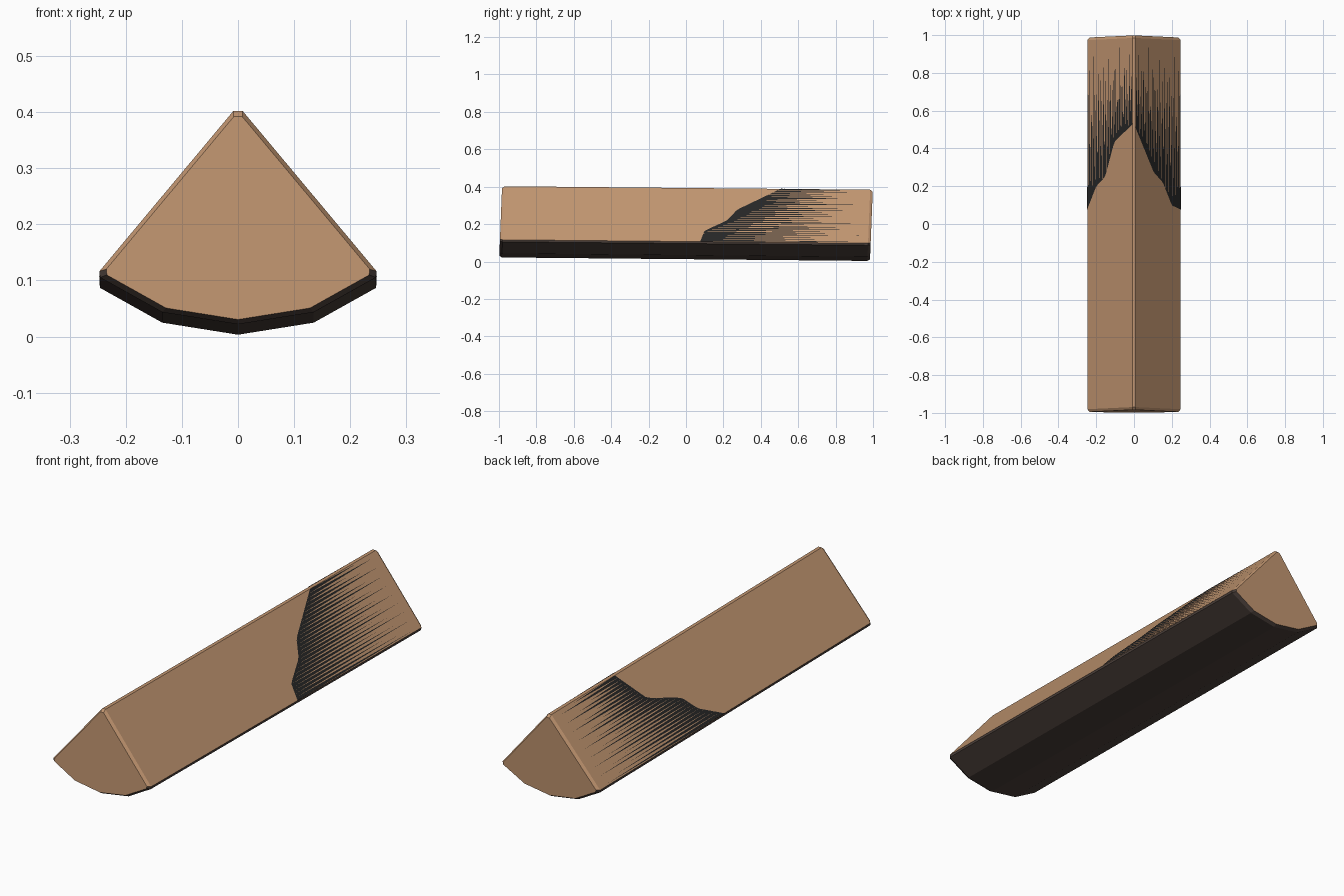
import bpy
from mathutils import Vector

if "Cube" in bpy.data.objects:
    bpy.data.objects.remove(bpy.data.objects["Cube"])


def material(name, rgb):
    m = bpy.data.materials.new(name)
    m.diffuse_color = (*rgb, 1)
    m.use_nodes = True
    m.node_tree.nodes["Principled BSDF"].inputs["Base Color"].default_value = m.diffuse_color
    return m


wood = material("split wood", (0.54, 0.305, 0.165))
bark = material("dark bark", (0.07, 0.05, 0.042))
char = material("char black", (0.02, 0.02, 0.02))


def lean(x, y, z):
    # the log is slightly skewed and tips down toward the back
    return (x, y + 0.04 * (z - 0.2), z - 0.0095 * y)


def add_object(name, verts, faces, mats):
    me = bpy.data.meshes.new(name)
    me.from_pydata(verts, [], faces)
    for m in mats:
        me.materials.append(m)
    ob = bpy.data.objects.new(name, me)
    bpy.context.collection.objects.link(ob)
    return ob


# log: wedge section with blunted edges, lofted through inset end rings
half = [(0.008, 0.393), (0.247, 0.107), (0.246, 0.096), (0.135, 0.034)]
section = half + [(0, 0.0125)] + [(-x, z) for x, z in reversed(half)]
n = len(section)
rings = [(-0.991, 0.95), (-0.977, 1), (0.977, 1), (0.991, 0.95)]
verts = [lean(x * s, y, 0.18 + (z - 0.18) * s) for y, s in rings for x, z in section]
faces, bark_faces = [], []
for r in range(len(rings) - 1):
    for i in range(n):
        j = (i + 1) % n
        if 1 <= i <= n - 3:
            bark_faces.append(len(faces))
        faces.append((r * n + i, r * n + j, (r + 1) * n + j, (r + 1) * n + i))
faces.append(tuple(reversed(range(n))))
faces.append(tuple(range(3 * n, 4 * n)))
log = add_object("split_log", verts, faces, [wood, bark])
for f in bark_faces:
    log.data.polygons[f].material_index = 1


# scorch marks: thin tapering black streaks on both split faces
def boundary(points, s):
    for (s0, y0), (s1, y1) in zip(points, points[1:]):
        if s <= s1:
            return y0 + (y1 - y0) * (s - s0) / (s1 - s0)
    return points[-1][1]


edges = {
    "left": (-1, [(0, 0.08), (0.2, 0.2), (0.4, 0.25), (0.6, 0.43), (1, 0.52)]),
    "right": (1, [(0, 0.08), (0.2, 0.1), (0.4, 0.22), (0.6, 0.27), (1, 0.5)]),
}
streaks = 26
for name, (side, points) in edges.items():
    low, high = Vector((0.247, 0.107)), Vector((0.008, 0.393))
    normal = Vector((0.286, 0.239)).normalized() * 0.0015

    def on_face(s, y):
        p = low.lerp(high, s) + normal
        return lean(side * p.x, y, p.y)

    verts, faces = [], []
    for i in range(streaks):
        a, b = i / streaks, (i + 1) / streaks
        k = len(verts)
        verts += [on_face(a, boundary(points, a)),
                  on_face((a + b) / 2, 0.93 - 0.1 * (i % 3)),
                  on_face(b, boundary(points, b))]
        faces.append((k, k + 1, k + 2) if side > 0 else (k + 2, k + 1, k))
    add_object("scorch_" + name, verts, faces, [char])

# faces outward
import bmesh
bm = bmesh.new()
bm.from_mesh(log.data)
bmesh.ops.recalc_face_normals(bm, faces=bm.faces)
bm.to_mesh(log.data)
bm.free()
